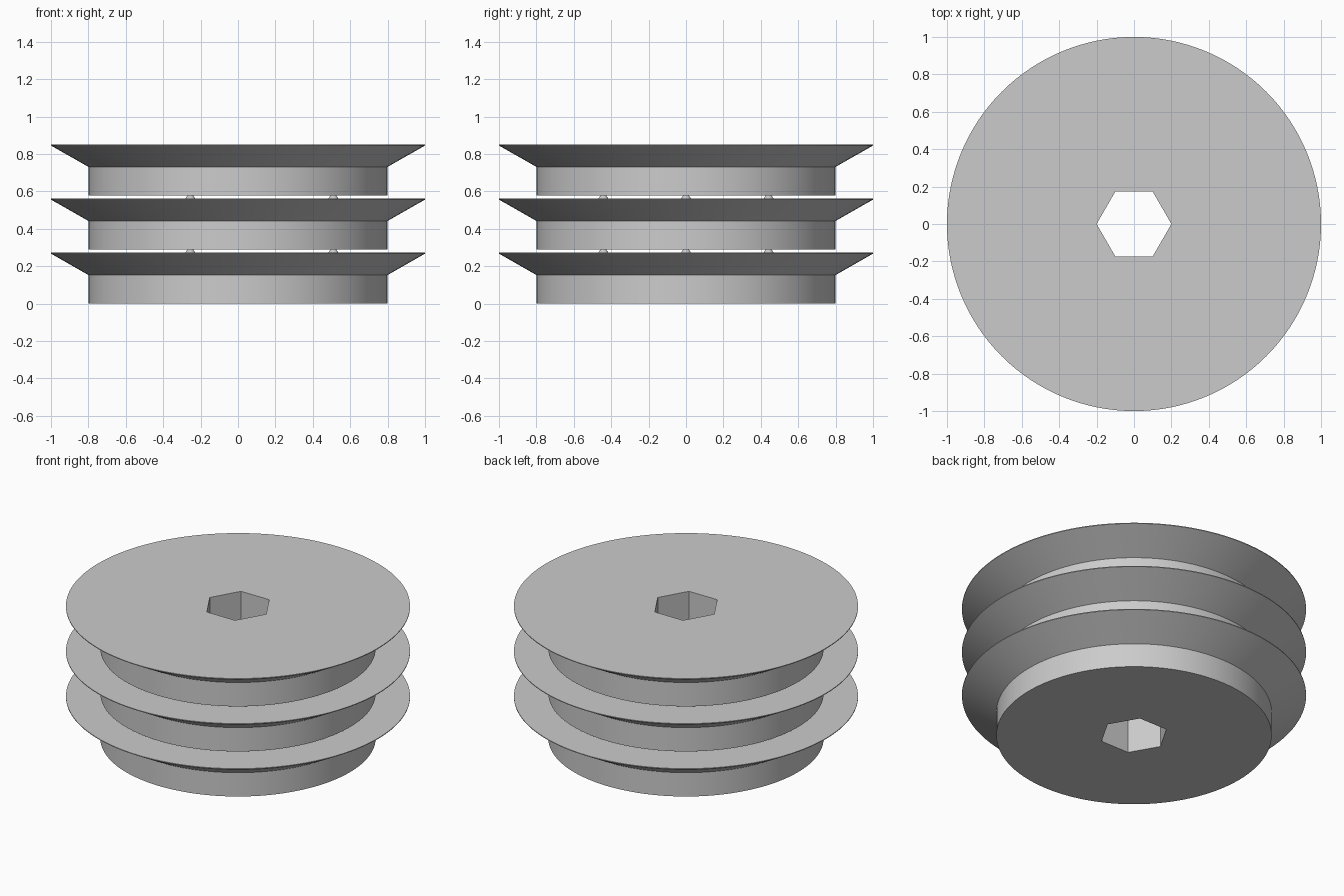
import bpy, bmesh, math

if "Cube" in bpy.data.objects:
    bpy.data.objects.remove(bpy.data.objects["Cube"])

SEG = 128
PITCH = 0.289                      # spacing of the stacked discs
HEIGHT = 0.272                     # height of one disc
PROFILE = [(0.8, 0.0), (0.8, 0.153), (1.0, 0.267), (1.0, HEIGHT)]

grey = bpy.data.materials.new("light grey")
grey.diffuse_color = (0.6, 0.6, 0.6, 1)
grey.use_nodes = True
grey.node_tree.nodes["Principled BSDF"].inputs["Base Color"].default_value = grey.diffuse_color


def ring(bm, radius, z, n):
    """Closed loop of n vertices and its edges."""
    vs = [bm.verts.new((radius * math.cos(2 * math.pi * i / n),
                        radius * math.sin(2 * math.pi * i / n), z)) for i in range(n)]
    return vs, [bm.edges.new((vs[i], vs[(i + 1) % n])) for i in range(n)]


def wall(bm, a, b):
    """Quads between two equal loops."""
    n = len(a)
    for i in range(n):
        j = (i + 1) % n
        bm.faces.new((a[i], a[j], b[j], b[i]))


def finish(bm, name, z):
    bmesh.ops.recalc_face_normals(bm, faces=bm.faces)
    mesh = bpy.data.meshes.new(name)
    bm.to_mesh(mesh)
    bm.free()
    mesh.materials.append(grey)
    obj = bpy.data.objects.new(name, mesh)
    obj.location.z = z
    bpy.context.collection.objects.link(obj)
    bpy.ops.object.select_all(action='DESELECT')
    obj.select_set(True)
    bpy.context.view_layer.objects.active = obj
    bpy.ops.object.shade_smooth_by_angle(angle=math.radians(25))


def flanged_disc(name, z):
    """Drum with a flared rim and a hexagonal through hole."""
    bm = bmesh.new()
    outer = [ring(bm, r, h, SEG) for r, h in PROFILE]
    inner = [ring(bm, 0.2, h, 6) for h in (0, HEIGHT)]
    for a, b in zip(outer, outer[1:]):
        wall(bm, a[0], b[0])
    wall(bm, inner[0][0], inner[1][0])
    # flat annular caps
    for o, i in ((outer[0], inner[0]), (outer[-1], inner[1])):
        bmesh.ops.triangle_fill(bm, use_beauty=True, edges=o[1] + i[1], normal=(0, 0, 1))
    finish(bm, name, z)


def spacer_bumps(name, z):
    """Three small tapered studs in the gap between discs."""
    bm = bmesh.new()
    gap = PITCH - HEIGHT
    for k in range(3):
        a = 2 * math.pi * k / 3
        made = bmesh.ops.create_cone(bm, cap_ends=True, segments=16,
                                     radius1=0.027, radius2=0.015, depth=gap)
        bmesh.ops.translate(bm, verts=made["verts"],
                            vec=(0.51 * math.cos(a), 0.51 * math.sin(a), gap / 2))
    finish(bm, name, z)


for level, label in enumerate(("bottom", "middle", "top")):
    flanged_disc(label + "_disc", level * PITCH)
    if level < 2:
        spacer_bumps(label + "_spacers", level * PITCH + HEIGHT)
